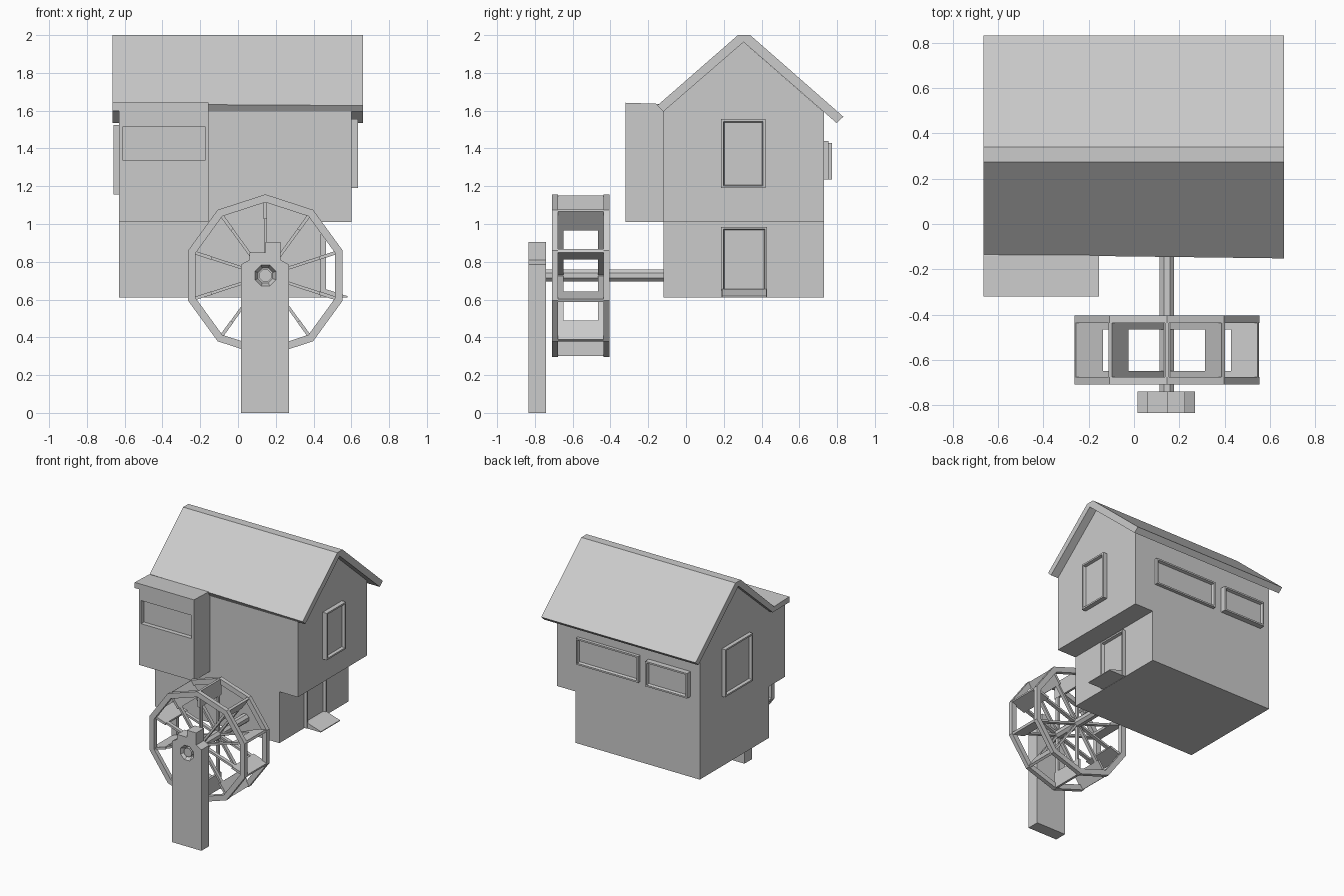
import bpy, bmesh, math
from mathutils import Vector, Matrix

if "Cube" in bpy.data.objects:
    bpy.data.objects.remove(bpy.data.objects["Cube"])


def finish(name, bm):
    bmesh.ops.recalc_face_normals(bm, faces=bm.faces)
    me = bpy.data.meshes.new(name)
    bm.to_mesh(me)
    bm.free()
    ob = bpy.data.objects.new(name, me)
    bpy.context.collection.objects.link(ob)
    return ob


def add_box(bm, lo, hi, matrix=Matrix()):
    lo, hi = Vector(lo), Vector(hi)
    m = matrix @ Matrix.Translation((lo + hi) / 2) @ Matrix.Diagonal((*(hi - lo), 1))
    bmesh.ops.create_cube(bm, size=1, matrix=m)


def box(name, lo, hi):
    bm = bmesh.new()
    add_box(bm, lo, hi)
    return finish(name, bm)


def extrude(name, pts, axis, a, b):
    """Extrude a profile along x (points are y,z) or along y (points are x,z)."""
    bm = bmesh.new()
    place = (lambda p, t: (t, *p)) if axis == 'x' else (lambda p, t: (p[0], t, p[1]))
    face = bm.faces.new([bm.verts.new(place(p, a)) for p in pts])
    new = bmesh.ops.extrude_face_region(bm, geom=[face])['geom']
    shift = Vector((b - a, 0, 0) if axis == 'x' else (0, b - a, 0))
    bmesh.ops.translate(bm, vec=shift, verts=[v for v in new if isinstance(v, bmesh.types.BMVert)])
    return finish(name, bm)


def framed_panel(name, lo, hi, normal, border=0.025, depth=0.022):
    """Box with its outward face inset and pushed back, leaving a frame."""
    bm = bmesh.new()
    add_box(bm, lo, hi)
    bm.normal_update()
    n = Vector(normal)
    face = next(f for f in bm.faces if f.normal.dot(n) > 0.9)
    bmesh.ops.inset_region(bm, faces=[face], thickness=border * 0.7)
    bmesh.ops.inset_region(bm, faces=[face], thickness=border * 0.3)
    bmesh.ops.translate(bm, vec=-n * depth, verts=face.verts[:])
    return finish(name, bm)


def cut(target, cutter):
    mod = target.modifiers.new("cut", 'BOOLEAN')
    mod.object = cutter
    mod.operation = 'DIFFERENCE'
    mod.solver = 'EXACT'
    bpy.context.view_layer.objects.active = target
    bpy.ops.object.modifier_apply(modifier=mod.name)
    bpy.data.objects.remove(cutter)


# House body: lower floor, overhanging gabled upper floor, front bay
box("lower_floor", (-0.63, -0.12, 0.61), (0.44, 0.73, 1.01))
extrude("upper_floor", [(-0.12, 1.01), (0.73, 1.01), (0.73, 1.592), (0.305, 1.963), (-0.12, 1.595)],
        'x', -0.63, 0.60)
bay = box("front_bay", (-0.63, -0.32, 1.01), (-0.155, -0.115, 1.60))
cut(bay, box("bay_window_cutter", (-0.61, -0.4, 1.335), (-0.175, -0.285, 1.515)))

# Roof with flat ridge, and the near-flat roof over the bay
roof = extrude("roof", [(-0.135, 1.635), (0.275, 2.0), (0.34, 2.0), (0.833, 1.568), (0.797, 1.535),
                        (0.305, 1.963), (-0.12, 1.595)], 'x', -0.665, 0.663)
for v in roof.data.vertices:  # front eave runs slightly out of square
    if v.co.x > 0 and v.co.y < -0.13:
        v.co.y, v.co.z = -0.152, 1.627
extrude("bay_roof", [(-0.32, 1.598), (-0.32, 1.642), (-0.14, 1.636), (-0.10, 1.61), (-0.115, 1.598)],
        'x', -0.665, -0.155)

# Windows, door and doorstep ramp
framed_panel("right_window", (0.59, 0.185, 1.19), (0.635, 0.42, 1.555), (1, 0, 0))
framed_panel("left_window", (-0.66, 0.12, 1.155), (-0.62, 0.46, 1.525), (-1, 0, 0))
framed_panel("back_window_wide", (-0.117, 0.72, 1.235), (0.42, 0.755, 1.44), (0, 1, 0))
framed_panel("back_window_small", (-0.55, 0.72, 1.235), (-0.19, 0.773, 1.43), (0, 1, 0))
framed_panel("door", (0.43, 0.185, 0.612), (0.465, 0.43, 0.985), (1, 0, 0))
ramp = extrude("doorstep", [(0.43, 0.612), (0.58, 0.612), (0.58, 0.618), (0.465, 0.655), (0.43, 0.655)],
               'y', 0.19, 0.425)

# Water wheel: two ten-sided rims, radial paddles and paired spokes
CX, CZ, R, N = 0.145, 0.727, 0.43, 10
hub = Matrix.Translation((CX, 0, CZ))


def ring_pts(r):
    return [(CX + r * math.sin(2 * math.pi * i / N), CZ + r * math.cos(2 * math.pi * i / N)) for i in range(N)]


for label, y0, y1 in (("front", -0.71, -0.677), ("back", -0.438, -0.405)):
    bm = bmesh.new()
    loops = [[bm.verts.new((x, y, z)) for x, z in ring_pts(r)]
             for r, y in ((R, y0), (R, y1), (R - 0.042, y1), (R - 0.042, y0))]
    for k in range(4):
        a, b = loops[k], loops[(k + 1) % 4]
        for i in range(N):
            j = (i + 1) % N
            bm.faces.new((a[i], a[j], b[j], b[i]))
    finish("wheel_rim_" + label, bm)

paddles, spokes = bmesh.new(), bmesh.new()
for i in range(N):
    m = hub @ Matrix.Rotation(2 * math.pi * i / N, 4, 'Y')
    add_box(paddles, (-0.009, -0.69, 0.30), (0.009, -0.425, 0.425), m)
    for y in (-0.663, -0.452):
        add_box(spokes, (-0.008, y - 0.014, 0.01), (0.008, y + 0.014, 0.40), m)
finish("wheel_paddles", paddles)
finish("wheel_spokes", spokes)


def cylinder(name, r1, r2, y0, y1, sides):
    bm = bmesh.new()
    m = Matrix.Translation((CX, (y0 + y1) / 2, CZ)) @ Matrix.Rotation(math.pi / 2, 4, 'X') \
        @ Matrix.Rotation(math.pi / sides, 4, 'Z')
    bmesh.ops.create_cone(bm, cap_ends=True, segments=sides, radius1=r1, radius2=r2,
                          depth=y1 - y0, matrix=m)
    return finish(name, bm)


# Axle and the notched post with a dished bearing
cylinder("axle", 0.035, 0.035, -0.825, -0.11, 8)
post = extrude("support_post", [(0.015, 0), (0.27, 0), (0.27, 0.785), (0.225, 0.81), (0.225, 0.905),
                                (0.145, 0.905), (0.145, 0.85), (0.06, 0.85), (0.06, 0.81), (0.015, 0.785)],
               'y', -0.835, -0.74)
cut(post, cylinder("bearing_cutter", 0.042, 0.065, -0.845, -0.80, 8))
